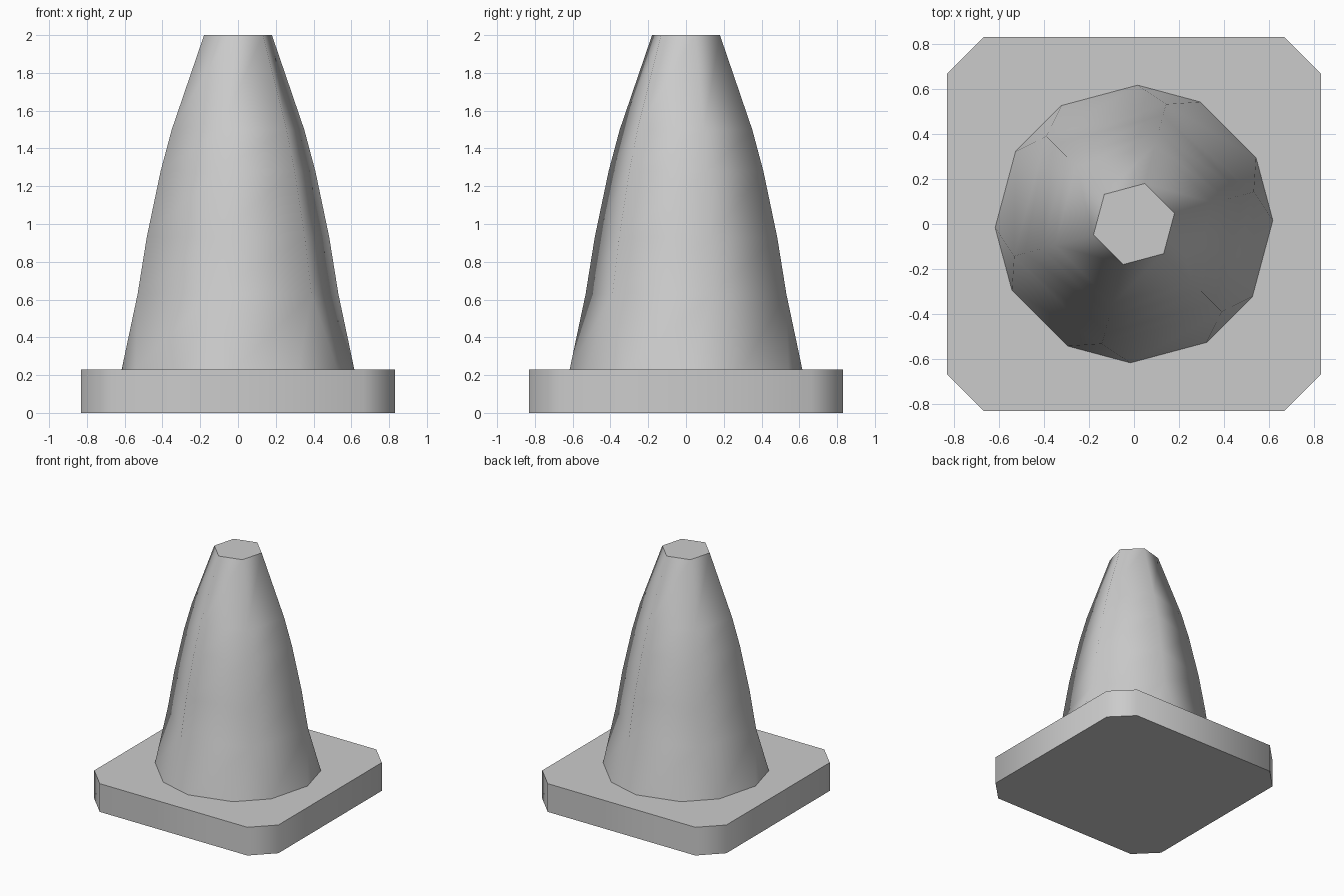
import bpy
import bmesh
from math import cos, sin, radians

cube = bpy.data.objects.get("Cube")
if cube:
    bpy.data.objects.remove(cube, do_unlink=True)

grey = bpy.data.materials.new("plain grey")
grey.use_nodes = True
colour = (0.6, 0.6, 0.6, 1)
grey.diffuse_color = colour
grey.node_tree.nodes["Principled BSDF"].inputs["Base Color"].default_value = colour


def finish(name, bm):
    """Turn a bmesh into a smooth object with sharp cap edges."""
    bmesh.ops.recalc_face_normals(bm, faces=bm.faces)
    mesh = bpy.data.meshes.new(name)
    bm.to_mesh(mesh)
    bm.free()
    mesh.materials.append(grey)
    obj = bpy.data.objects.new(name, mesh)
    bpy.context.collection.objects.link(obj)
    bpy.ops.object.select_all(action="DESELECT")
    obj.select_set(True)
    bpy.context.view_layer.objects.active = obj
    bpy.ops.object.shade_smooth_by_angle(angle=radians(65))
    return obj


def ring(bm, radius, z, angles):
    return [bm.verts.new((radius * cos(radians(a)), radius * sin(radians(a)), z))
            for a in angles]


# Base slab: square with cut corners
HALF, CUT, BASE_TOP = 0.83, 0.665, 0.23
bm = bmesh.new()
outline = []
for sx, sy in ((1, 1), (-1, 1), (-1, -1), (1, -1)):
    corner = [(sx * HALF, sy * CUT), (sx * CUT, sy * HALF)]
    outline += corner if sx * sy > 0 else corner[::-1]
bottom = bm.faces.new([bm.verts.new((x, y, 0)) for x, y in outline])
extruded = bmesh.ops.extrude_face_region(bm, geom=[bottom], use_keep_orig=True)
top_verts = [v for v in extruded["geom"] if isinstance(v, bmesh.types.BMVert)]
bmesh.ops.translate(bm, verts=top_verts, vec=(0, 0, BASE_TOP))
finish("base_slab", bm)

# Cone body: bulging hexagonal tower, each corner splitting in two at the foot
bm = bmesh.new()
hexagon = [15 + 60 * i for i in range(6)]
profile = [(0.55, 0.63), (0.5, 0.93), (0.424, 1.28), (0.363, 1.5), (0.186, 2.0)]
rings = [ring(bm, r, z, hexagon) for r, z in profile]
for low, high in zip(rings, rings[1:]):
    for i in range(6):
        j = (i + 1) % 6
        bm.faces.new((low[i], low[j], high[j], high[i]))
bm.faces.new(rings[-1])

foot = ring(bm, 0.616, BASE_TOP, [a + d for a in hexagon for d in (-13.5, 13.5)])
for i in range(6):
    j = (i + 1) % 6
    bm.faces.new((foot[2 * i], foot[2 * i + 1], rings[0][i]))
    bm.faces.new((foot[2 * i + 1], foot[2 * j], rings[0][j], rings[0][i]))
finish("cone_body", bm)
